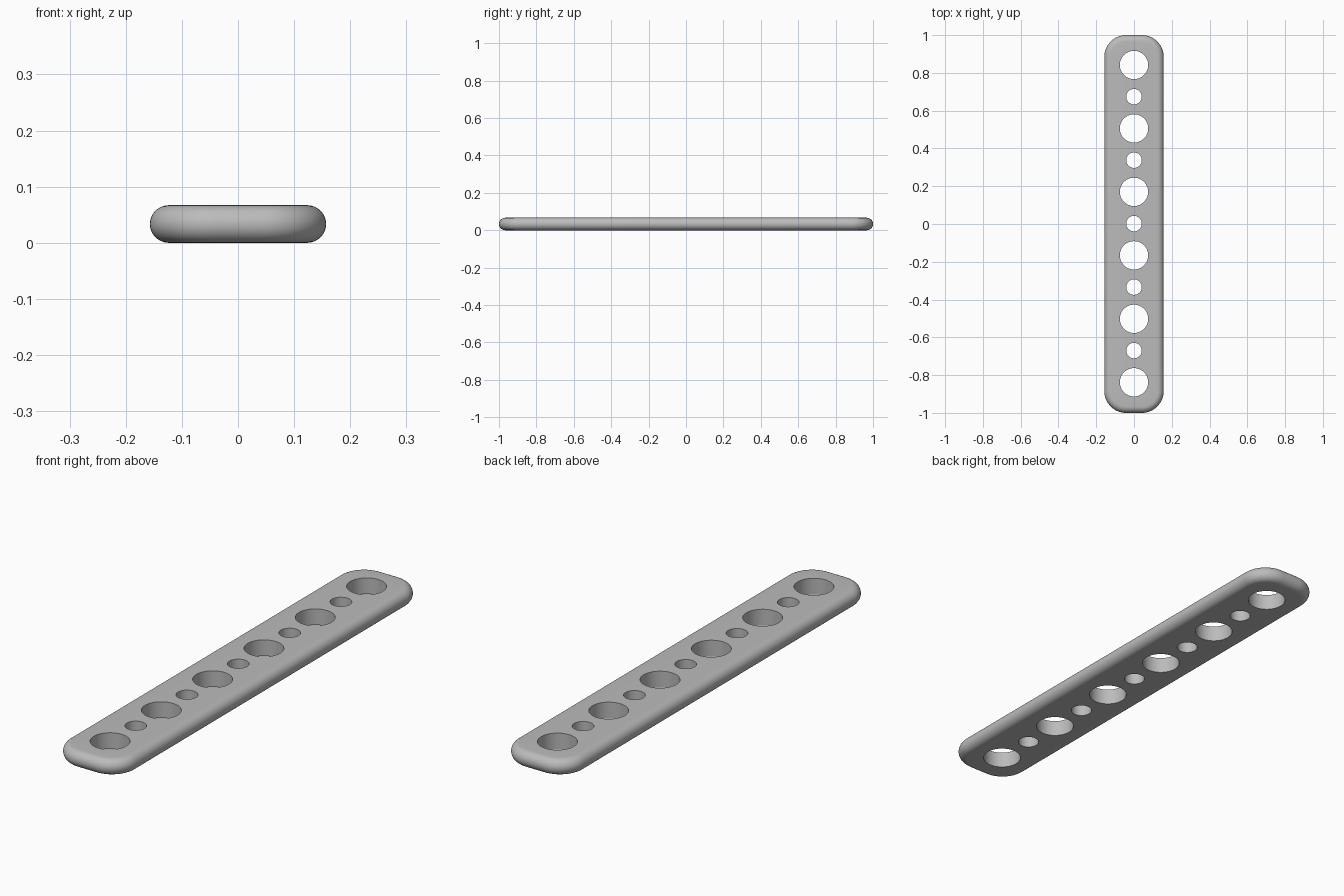
import bpy, bmesh
from math import sin, cos, pi

cube = bpy.data.objects.get("Cube")
if cube:
    bpy.data.objects.remove(cube, do_unlink=True)

WIDTH, LENGTH, HEIGHT = 0.314, 2.0, 0.067
CORNER = 0.115          # corner radius seen from above
EDGE = HEIGHT / 2       # full-round edge radius
PITCH = 0.168           # spacing between neighbouring holes
BIG, SMALL = 0.075, 0.041

bm = bmesh.new()


def ring(points, z):
    """Closed loop of vertices at height z."""
    return [bm.verts.new((x, y, z)) for x, y in points]


def bridge(a, b):
    """Quads between two matching loops."""
    n = len(a)
    for i in range(n):
        bm.faces.new((a[i], a[(i + 1) % n], b[(i + 1) % n], b[i]))


def loop_edges(loop):
    return [bm.edges.get((v, loop[i - 1])) for i, v in enumerate(loop)]


def rounded_outline(radius, steps=16):
    """Rounded rectangle whose corner centres stay fixed."""
    cx, cy = WIDTH / 2 - CORNER, LENGTH / 2 - CORNER
    points = []
    for quarter, (sx, sy) in enumerate([(1, 1), (-1, 1), (-1, -1), (1, -1)]):
        for i in range(steps + 1):
            a = (quarter + i / steps) * pi / 2
            points.append((sx * cx + radius * cos(a), sy * cy + radius * sin(a)))
    return points


def circle(y, radius, sides=48):
    return [(radius * cos(2 * pi * i / sides), y + radius * sin(2 * pi * i / sides))
            for i in range(sides)]


# Full-round outer edge
STEPS = 16
outer = []
for i in range(STEPS + 1):
    t = -pi / 2 + pi * i / STEPS
    outer.append(ring(rounded_outline(CORNER - EDGE + EDGE * cos(t)), EDGE + EDGE * sin(t)))
for low, high in zip(outer, outer[1:]):
    bridge(low, high)

# Alternating large and small through holes
bottom, top = loop_edges(outer[0]), loop_edges(outer[-1])
for k in range(-5, 6):
    shape = circle(k * PITCH + 0.002, BIG if k % 2 else SMALL)
    low, high = ring(shape, 0), ring(shape, HEIGHT)
    bridge(high, low)
    bottom += loop_edges(low)
    top += loop_edges(high)

# Flat faces around the holes
for edges, z in ((bottom, -1), (top, 1)):
    bmesh.ops.triangle_fill(bm, edges=edges, use_beauty=True, normal=(0, 0, z))
bmesh.ops.recalc_face_normals(bm, faces=bm.faces)

mesh = bpy.data.meshes.new("perforated_bar")
bm.to_mesh(mesh)
bm.free()
bar = bpy.data.objects.new("perforated_bar", mesh)
bpy.context.collection.objects.link(bar)

# Plain grey metal
grey = bpy.data.materials.new("plain_grey")
grey.use_nodes = True
colour = (0.5, 0.5, 0.5, 1)
grey.diffuse_color = colour
grey.node_tree.nodes["Principled BSDF"].inputs["Base Color"].default_value = colour
mesh.materials.append(grey)

bpy.context.view_layer.objects.active = bar
bar.select_set(True)
bpy.ops.object.shade_smooth_by_angle(angle=pi / 6)
